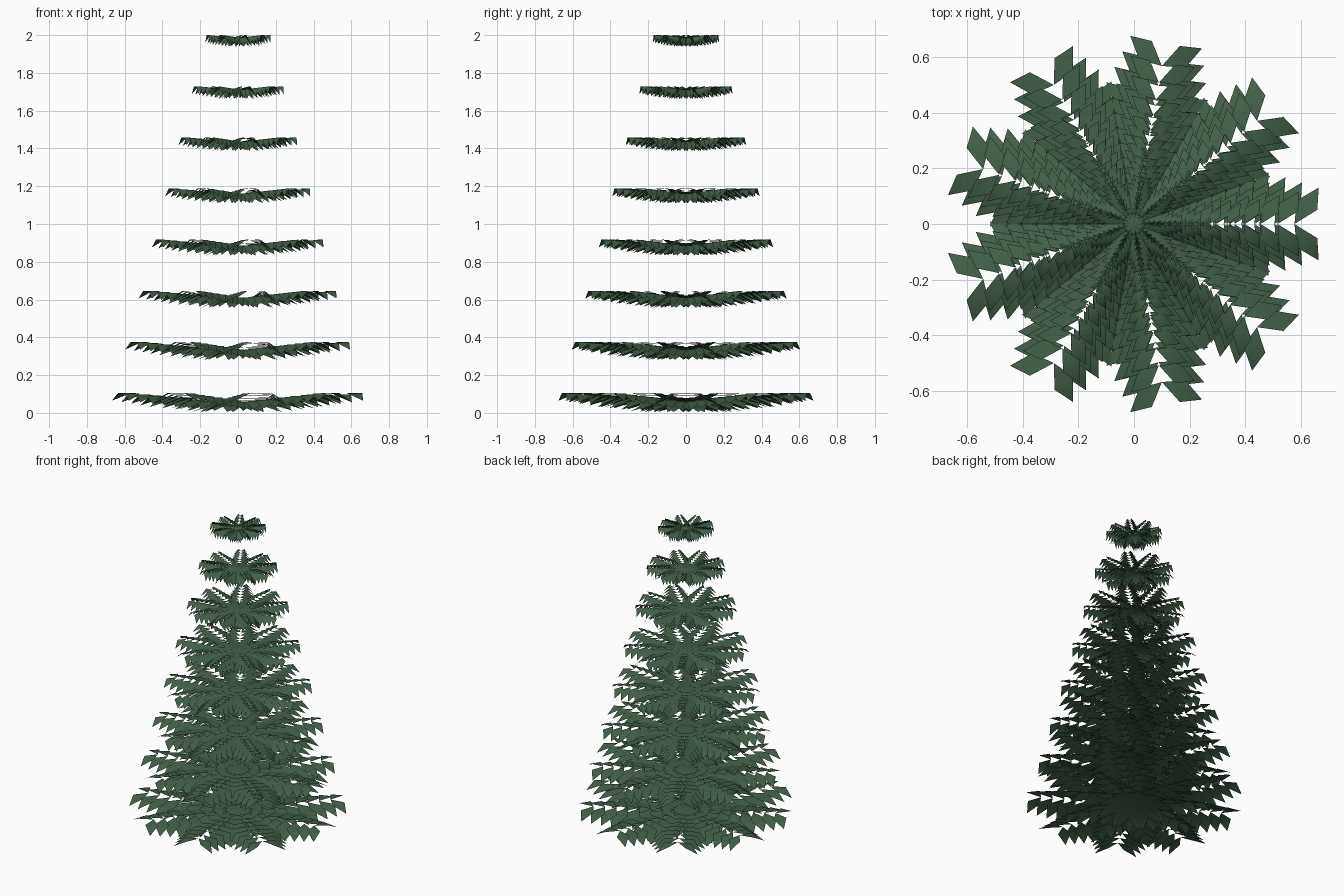
import bpy
from math import cos, sin, radians

if "Cube" in bpy.data.objects:
    bpy.data.objects.remove(bpy.data.objects["Cube"])

TIERS, ARMS, PAIRS = 8, 9, 9

green = bpy.data.materials.new("needle_green")
green.diffuse_color = (0.055, 0.115, 0.065, 1)
green.use_nodes = True
green.node_tree.nodes["Principled BSDF"].inputs["Base Color"].default_value = green.diffuse_color

# One leaf card: (along arm, sideways, height) from its root on the arm;
# flat near the root, with the tip bent down
LEAF = [(0, 0, 0), (0.082, 0.051, 0.001), (0.087, 0.131, -0.040), (0.008, 0.084, -0.003)]


def tier(index):
    t = index / (TIERS - 1)
    s = 1 - 0.74 * t                     # tiers shrink towards the top
    top = 0.104 + (1.999 - 0.104) * t    # height of the arm tips
    verts, faces = [], []
    for a in range(ARMS):
        ang = radians(a * 360 / ARMS)
        c, sn = cos(ang), sin(ang)
        for i in range(PAIRS):
            root = 0.576 - 0.072 * i
            size = 1 + 0.14 * min(i, 4)  # leaves get larger inwards
            droop = 1 + 0.04 * min(i, 4)
            rib_z = top - 0.053 * s * (1 - root / 0.576)
            for side in (1, -1):
                n = len(verts)
                for u, v, h in LEAF:
                    r = (root + u * size) * s
                    w = v * size * s * side
                    verts.append((r * c - w * sn, r * sn + w * c, rib_z + h * droop))
                for f in ((n, n + 1, n + 3), (n + 1, n + 2, n + 3)):
                    faces.append(f if side == 1 else f[::-1])
    me = bpy.data.meshes.new(f"branch_tier_{index + 1}")
    me.from_pydata(verts, [], faces)
    me.materials.append(green)
    me.shade_smooth()
    ob = bpy.data.objects.new(me.name, me)
    bpy.context.collection.objects.link(ob)


# Stacked whorls of branches, widest at the bottom
for k in range(TIERS):
    tier(k)
